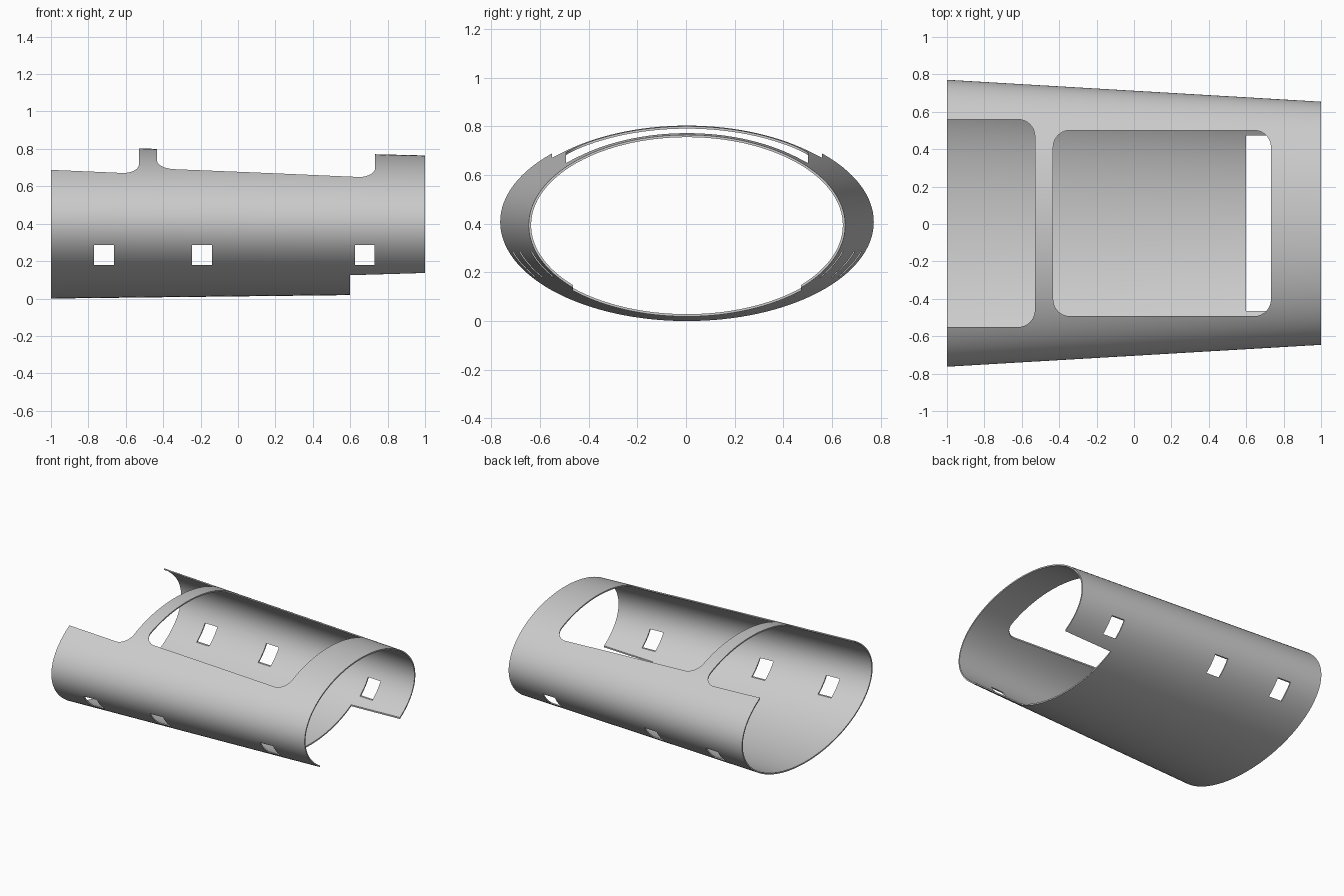
import bpy
import bmesh
from math import sin, cos, pi, radians

if "Cube" in bpy.data.objects:
    bpy.data.objects.remove(bpy.data.objects["Cube"])

SEGMENTS, STATIONS, WALL, Y_MID = 128, 16, 0.01, 0.004

grey = bpy.data.materials.new("plain grey")
grey.use_nodes = True
colour = (0.6, 0.6, 0.6, 1)
grey.diffuse_color = colour
grey.node_tree.nodes["Principled BSDF"].inputs["Base Color"].default_value = colour


def add_object(name, bm):
    bmesh.ops.recalc_face_normals(bm, faces=bm.faces)
    mesh = bpy.data.meshes.new(name)
    bm.to_mesh(mesh)
    bm.free()
    obj = bpy.data.objects.new(name, mesh)
    bpy.context.collection.objects.link(obj)
    return obj


def ring(bm, x, inset):
    """Elliptical section of the tapered tube at x."""
    t = (x + 1) / 2
    half_y = 0.767 - 0.117 * t - inset
    half_z = 0.407 - 0.036 * t - inset
    mid_z = 0.407 - 0.013 * t
    angles = [2 * pi * i / SEGMENTS for i in range(SEGMENTS)]
    return [bm.verts.new((x, Y_MID + half_y * cos(a), mid_z + half_z * sin(a)))
            for a in angles]


def make_shell():
    bm = bmesh.new()
    xs = [-1 + 2 * i / STATIONS for i in range(STATIONS + 1)]
    # Outer wall one way, inner wall back, closed into a loop of rings
    rings = [ring(bm, x, 0) for x in xs] + [ring(bm, x, WALL) for x in reversed(xs)]
    for a, b in zip(rings, rings[1:] + rings[:1]):
        for i in range(SEGMENTS):
            j = (i + 1) % SEGMENTS
            bm.faces.new((a[i], a[j], b[j], b[i]))
    return add_object("tube_shell", bm)


def make_cutter(name, x, y, z, radius=0):
    """Box over the given ranges, with its upright corners rounded."""
    bm = bmesh.new()
    bmesh.ops.create_cube(bm, size=1)
    for v in bm.verts:
        v.co = [r[0] if c < 0 else r[1] for c, r in zip(v.co, (x, y, z))]
    if radius:
        upright = [e for e in bm.edges
                   if abs(e.verts[0].co.z - e.verts[1].co.z) > 0.1]
        bmesh.ops.bevel(bm, geom=upright, offset=radius, segments=10,
                        profile=0.5, affect='EDGES')
    cutter = add_object(name, bm)
    cutter.hide_render = True
    return cutter


shell = make_shell()
shell.data.materials.append(grey)

# Top openings, underside notch and side windows
cutters = [
    make_cutter("end_opening", (-1.5, -0.53), (-0.551, 0.559), (0.42, 1), 0.09),
    make_cutter("top_opening", (-0.432, 0.732), (-0.493, 0.501), (0.42, 1), 0.09),
    make_cutter("underside_notch", (0.6, 1.2), (-0.465, 0.472), (-0.2, 0.35)),
]
for x in (-0.77, -0.245, 0.625):
    cutters.append(make_cutter("side_window", (x, x + 0.106), (-1, 1), (0.18, 0.285)))

bpy.context.view_layer.objects.active = shell
for cutter in cutters:
    cut = shell.modifiers.new(cutter.name, 'BOOLEAN')
    cut.operation = 'DIFFERENCE'
    cut.solver = 'EXACT'
    cut.object = cutter
    bpy.ops.object.modifier_apply(modifier=cut.name)
    bpy.data.objects.remove(cutter)

# Smooth walls with crisp cut edges
bpy.ops.object.select_all(action='DESELECT')
shell.select_set(True)
bpy.ops.object.shade_smooth_by_angle(angle=radians(30))
